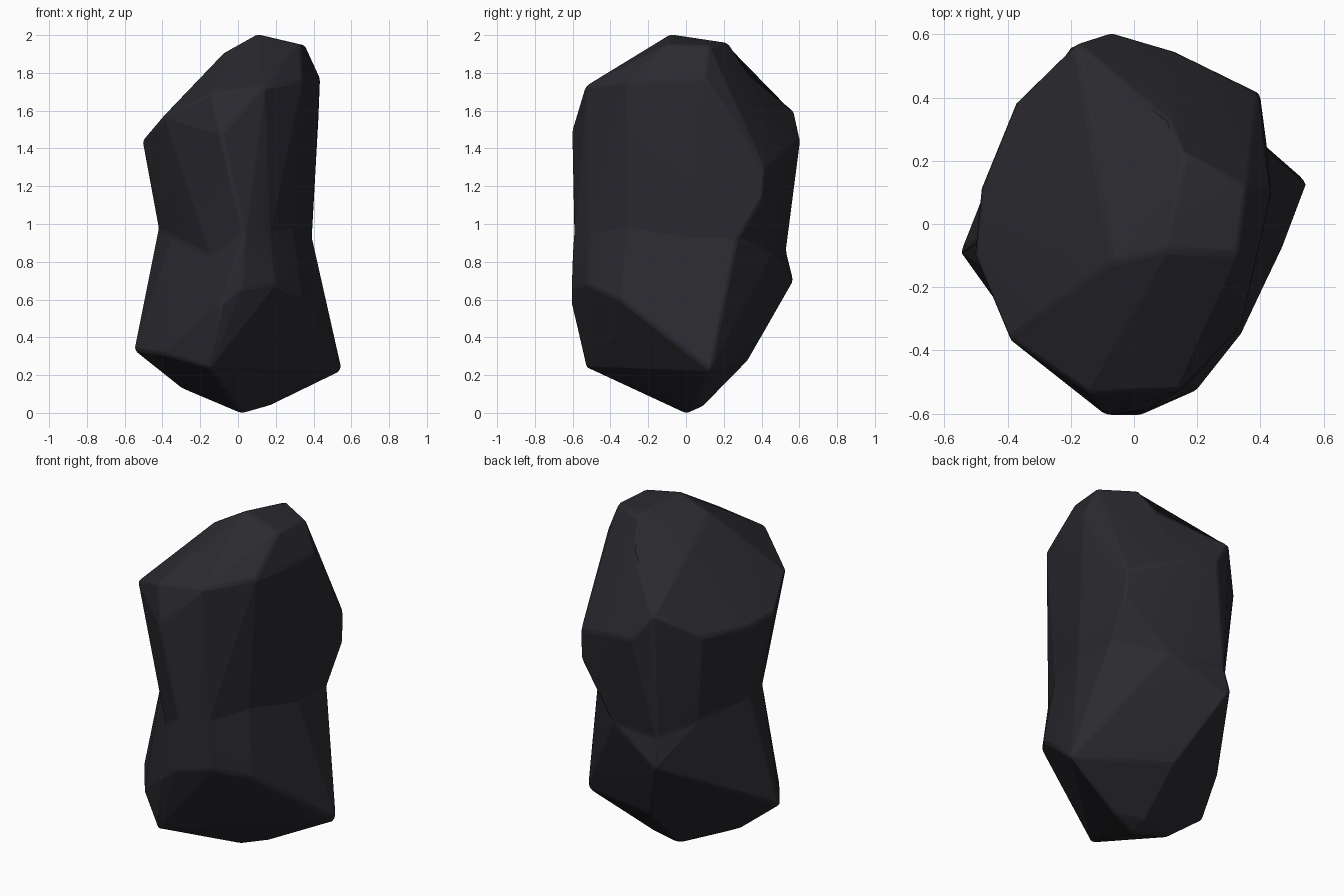
import bpy, bmesh
from mathutils import Vector

if "Cube" in bpy.data.objects:
    bpy.data.objects.remove(bpy.data.objects["Cube"])

WAIST_Z = 0.92

# Waist outline shared by the two chunks of the boulder (x, y, final height)
waist = [(-0.42, 0.0, 0.98), (-0.35, -0.21, 0.94), (-0.15, -0.46, 0.83),
         (0.03, -0.595, 0.95), (0.17, -0.51, 0.95), (0.29, -0.31, 0.98),
         (0.39, 0.0, 0.93), (0.39, 0.27, 0.92), (0.15, 0.47, 0.85),
         (-0.18, 0.53, 0.86), (-0.33, 0.36, 0.94)]
waist_flat = [(x, y, WAIST_Z) for x, y, z in waist]

# Corners of the upper chunk: slanted crown, shoulders and back bulge
upper = [(-0.505, -0.10, 1.44), (-0.485, 0.11, 1.44), (-0.375, 0.38, 1.45),
         (-0.18, 0.57, 1.60), (-0.07, 0.605, 1.44), (0.12, 0.55, 1.40),
         (0.395, 0.415, 1.30), (0.40, 0.40, 1.13), (0.425, 0.21, 1.55),
         (0.435, 0.10, 1.77),
         (0.355, 0.12, 1.945), (0.16, 0.22, 1.96), (0.10, -0.08, 2.005),
         (0.33, -0.10, 1.95), (-0.07, -0.12, 1.91), (-0.395, -0.365, 1.57),
         (-0.14, -0.54, 1.69), (-0.09, -0.605, 1.48), (0.14, -0.53, 1.73),
         (0.34, -0.32, 1.755)]

# Corners of the lower chunk: flared foot narrowing to a point
lower = [(-0.55, -0.09, 0.33), (-0.39, -0.315, 0.31), (-0.15, -0.53, 0.24),
         (-0.09, -0.605, 0.57), (0.02, -0.605, 0.66), (0.20, -0.525, 0.68),
         (0.34, -0.35, 0.60), (0.47, -0.08, 0.39), (0.55, 0.13, 0.22),
         (0.02, 0.0, -0.005), (0.18, 0.05, 0.04), (0.0, 0.09, 0.035),
         (-0.30, -0.08, 0.13), (0.0, 0.33, 0.28), (-0.19, 0.57, 0.70),
         (-0.46, 0.14, 0.46), (-0.32, 0.39, 0.78)]

bm = bmesh.new()


def add_chunk(points):
    """Convex chunk, left open where it meets the other at the waist."""
    verts = [bm.verts.new(p) for p in points + waist_flat]
    res = bmesh.ops.convex_hull(bm, input=verts)
    loose = {v for v in res["geom_interior"] + res["geom_unused"]
             if isinstance(v, bmesh.types.BMVert)}
    bmesh.ops.delete(bm, geom=[v for v in loose if not v.link_faces], context='VERTS')
    caps = [f for f in bm.faces
            if all(abs(v.co.z - WAIST_Z) < 1e-4 for v in f.verts)]
    bmesh.ops.delete(bm, geom=caps, context='FACES')


def notch(a, b, target):
    """Split the edge joining corners a and b and pull its middle to target."""
    mid = (Vector(a) + Vector(b)) / 2
    edge = min(bm.edges, key=lambda e: ((e.verts[0].co + e.verts[1].co) / 2 - mid).length)
    res = bmesh.ops.subdivide_edges(bm, edges=[edge], cuts=1)
    for v in res["geom_inner"]:
        if isinstance(v, bmesh.types.BMVert):
            v.co = target


add_chunk(upper)
add_chunk(lower)
bmesh.ops.remove_doubles(bm, verts=bm.verts[:], dist=0.0005)

# Uneven waist crease
for v in bm.verts:
    for x, y, z in waist:
        if (v.co - Vector((x, y, WAIST_Z))).length < 0.001:
            v.co.z = z
            break

# Sag in the ridge at the back of the crown
notch((0.16, 0.22, 1.96), (-0.18, 0.57, 1.60), (0.12, 0.32, 1.80))
bmesh.ops.recalc_face_normals(bm, faces=bm.faces[:])

mesh = bpy.data.meshes.new("boulder")
bm.to_mesh(mesh)
bm.free()
boulder = bpy.data.objects.new("boulder", mesh)
bpy.context.collection.objects.link(boulder)

# Single dark stone colour
stone = bpy.data.materials.new("dark_stone")
stone.diffuse_color = (0.023, 0.023, 0.029, 1)
stone.use_nodes = True
stone.node_tree.nodes["Principled BSDF"].inputs["Base Color"].default_value = stone.diffuse_color
mesh.materials.append(stone)

# Slightly worn edges
bevel = boulder.modifiers.new("worn_edges", 'BEVEL')
bevel.width = 0.014
bevel.segments = 2
bevel.limit_method = 'ANGLE'
bevel.angle_limit = 0.3

bpy.context.view_layer.objects.active = boulder
boulder.select_set(True)
bpy.ops.object.shade_smooth_by_angle(angle=0.2)
